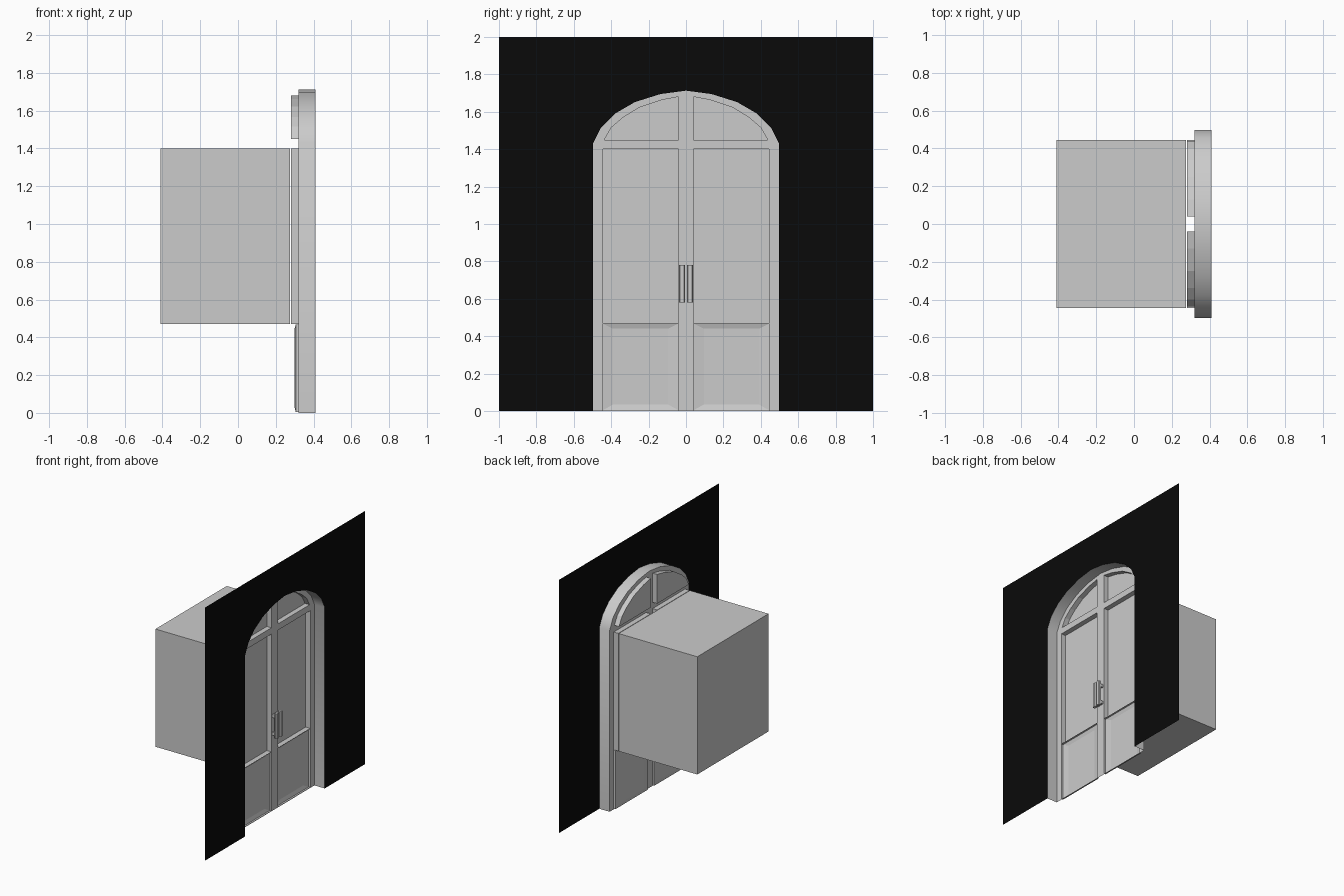
import bpy, bmesh, math

if "Cube" in bpy.data.objects:
    bpy.data.objects.remove(bpy.data.objects["Cube"])

WALL_X, FACE_X, GLASS_X = 0.41, 0.32, 0.28


def finish(name, bm):
    me = bpy.data.meshes.new(name)
    bm.to_mesh(me)
    bm.free()
    ob = bpy.data.objects.new(name, me)
    bpy.context.collection.objects.link(ob)
    return ob


def ring(bm, loop, x):
    return [bm.verts.new((x, y, z)) for y, z in loop]


def strip(bm, a, b, closed=True):
    n = len(a)
    for i in range(n if closed else n - 1):
        j = (i + 1) % n
        bm.faces.new((a[i], a[j], b[j], b[i]))


def rect(y0, y1, z0, z1):
    return [(y0, z0), (y1, z0), (y1, z1), (y0, z1)]


def mirror(loop):
    return [(-y, z) for y, z in reversed(loop)]


def recess(name, rings):
    # rings: (loop, x) from the door face inwards, the last one is capped
    bm = bmesh.new()
    vs = [ring(bm, l, x) for l, x in rings]
    for a, b in zip(vs, vs[1:]):
        strip(bm, a, b)
    bm.faces.new(vs[-1])
    return finish(name, bm)


def box(bm, x0, x1, y0, y1, z0, z1):
    a, b = ring(bm, rect(y0, y1, z0, z1), x0), ring(bm, rect(y0, y1, z0, z1), x1)
    strip(bm, a, b)
    bm.faces.new(a[::-1])
    bm.faces.new(b)


# arched outline, right foot over the top to left foot
half = [(0.497, 0), (0.497, 1.43), (0.455, 1.515), (0.38, 1.59), (0.273, 1.652), (0.136, 1.695)]
arch = half + [(0, 1.713)] + mirror(half)

# openings of the right leaf
window = rect(0.04, 0.445, 0.47, 1.40)
panel = rect(0.04, 0.445, 0.004, 0.468)
panel_in = rect(0.095, 0.39, 0.035, 0.44)
transom = [(0.04, 1.45), (0.437, 1.45), (0.40, 1.515), (0.34, 1.567), (0.25, 1.623), (0.13, 1.663), (0.04, 1.68)]

# black facade with arched opening
bm = bmesh.new()
bm.faces.new(ring(bm, [(1, 0), (1, 2), (-1, 2), (-1, 0)] + arch[::-1], WALL_X))
wall = finish("wall", bm)
mat = bpy.data.materials.new("black_wall")
mat.diffuse_color = (0.003, 0.003, 0.003, 1)
mat.use_nodes = True
mat.node_tree.nodes["Principled BSDF"].inputs["Base Color"].default_value = mat.diffuse_color
wall.data.materials.append(mat)

# smooth reveal between facade and door
bm = bmesh.new()
strip(bm, ring(bm, arch, WALL_X), ring(bm, arch, FACE_X), closed=False)
reveal = finish("door_reveal", bm)
for p in reveal.data.polygons:
    p.use_smooth = True

# flat door frame with six openings
bm = bmesh.new()
holes = [h for l in (rect(0.04, 0.445, 0.004, 0.469), window, transom) for h in (l, mirror(l))]
edges = []
for loop in [arch] + holes:
    v = ring(bm, loop, FACE_X)
    edges += [bm.edges.new((v[i], v[(i + 1) % len(v)])) for i in range(len(v))]
bmesh.ops.triangle_fill(bm, edges=edges, use_beauty=True, use_dissolve=False, normal=(1, 0, 0))
finish("door_frame", bm)

# recessed panes and panels, and the pull handles, on both leaves
for side, f in (("right", lambda l: l), ("left", mirror)):
    recess(side + "_window", [(f(window), FACE_X), (f(window), GLASS_X)])
    recess(side + "_transom", [(f(transom), FACE_X), (f(transom), GLASS_X)])
    p, q = f(panel), f(panel_in)
    recess(side + "_lower_panel", [(p, FACE_X), (p, 0.306), (q, 0.298)])
    s = 1 if side == "right" else -1
    bm = bmesh.new()
    cy = 0.021 * s
    box(bm, 0.342, 0.366, cy - 0.016, cy + 0.016, 0.58, 0.78)
    bmesh.ops.bevel(bm, geom=[e for e in bm.edges if abs(e.verts[0].co.z - e.verts[1].co.z) > 0.1],
                    offset=0.006, segments=1, affect='EDGES')
    for z in (0.61, 0.75):
        box(bm, FACE_X, 0.342, cy - 0.009, cy + 0.009, z - 0.012, z + 0.012)
    finish(side + "_handle", bm)

# room box behind the windows
bm = bmesh.new()
box(bm, -0.41, 0.276, -0.445, 0.445, 0.47, 1.40)
finish("interior_box", bm)
